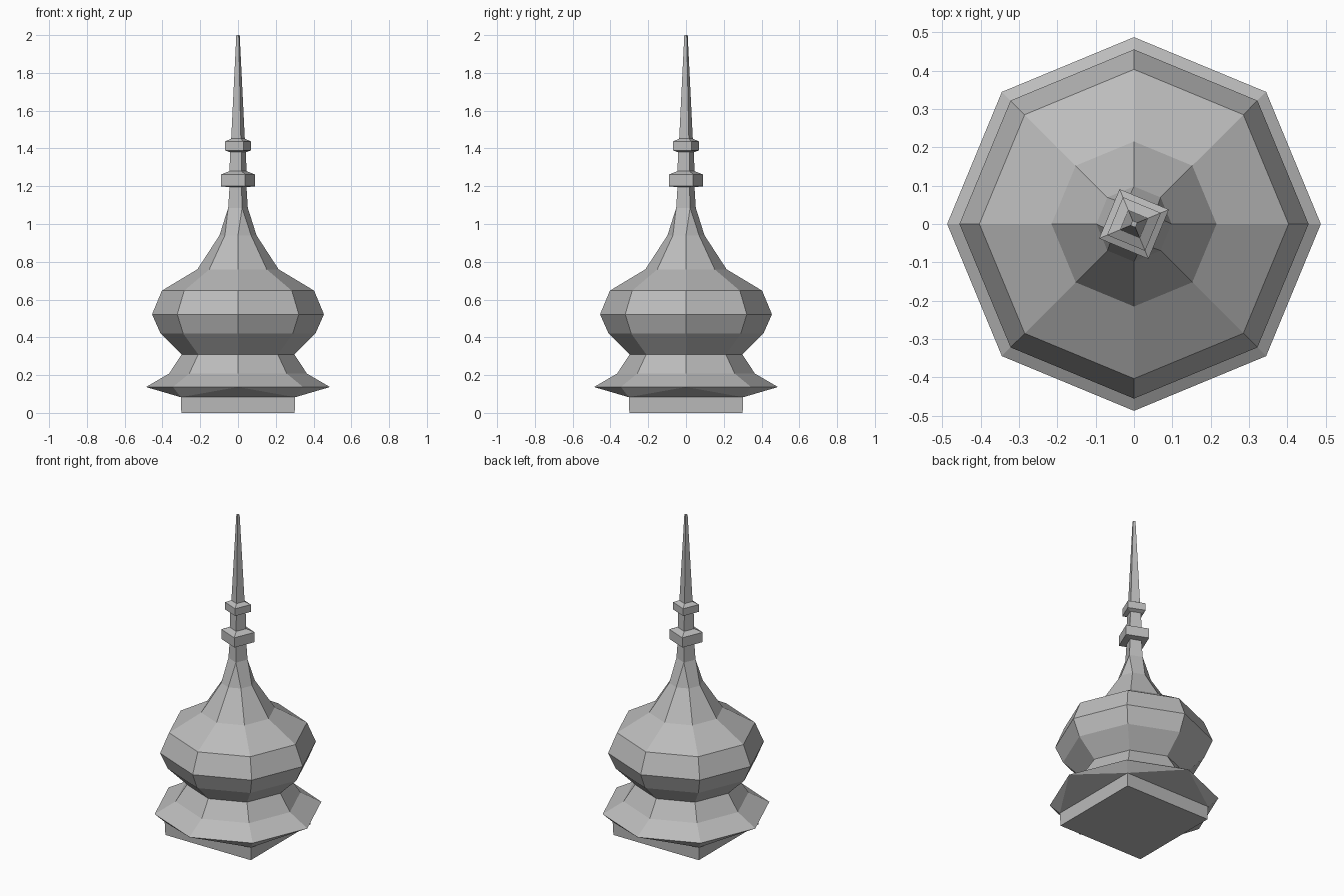
import bpy, bmesh, math

cube = bpy.data.objects.get("Cube")
if cube:
    bpy.data.objects.remove(cube, do_unlink=True)

grey = bpy.data.materials.new("stone_grey")
grey.use_nodes = True
colour = (0.5, 0.5, 0.5, 1)
grey.diffuse_color = colour
grey.node_tree.nodes["Principled BSDF"].inputs["Base Color"].default_value = colour


def ring(bm, sides, radius, z, turn=0.0):
    """Add a regular ring of vertices, first one at the given turn in degrees."""
    angles = [math.radians(turn) + math.tau * i / sides for i in range(sides)]
    return [bm.verts.new((radius * math.cos(a), radius * math.sin(a), z)) for a in angles]


def loft(bm, rings):
    """Join rings of equal count with quads."""
    for low, high in zip(rings, rings[1:]):
        n = len(low)
        for i in range(n):
            j = (i + 1) % n
            bm.faces.new((low[i], low[j], high[j], high[i]))


def finish(bm, name):
    bmesh.ops.recalc_face_normals(bm, faces=bm.faces)
    mesh = bpy.data.meshes.new(name)
    bm.to_mesh(mesh)
    bm.free()
    mesh.materials.append(grey)
    bpy.context.collection.objects.link(bpy.data.objects.new(name, mesh))


# Square plinth, flaring out into the octagonal eave and onion dome
bm = bmesh.new()
corner = math.sqrt(2)
foot = ring(bm, 4, 0.30 * corner, 0, 45)
plinth_top = ring(bm, 4, 0.303 * corner, 0.083, 45)
bm.faces.new(foot)
loft(bm, [foot, plinth_top])

profile = [(0.487, 0.137), (0.365, 0.208), (0.298, 0.31), (0.41, 0.42),
           (0.455, 0.522), (0.403, 0.647), (0.215, 0.76), (0.098, 0.94)]
octagons = [ring(bm, 8, r, z) for r, z in profile]
loft(bm, octagons)

# Turned square neck above the dome
TURN = 22.5
spread = 1 / math.cos(math.radians(TURN))
neck = ring(bm, 4, 0.052 * spread, 1.085, TURN)
bm.faces.new(neck)

# Triangulated changes between the squares and the octagons
eave, shoulder = octagons[0], octagons[-1]
for i in range(4):
    a, b, c = 2 * i, 2 * i + 1, (2 * i + 2) % 8
    j = (i + 1) % 4
    bm.faces.new((eave[a], eave[b], plinth_top[i]))
    bm.faces.new((eave[b], eave[c], plinth_top[i]))
    bm.faces.new((plinth_top[i], plinth_top[j], eave[c]))
    bm.faces.new((shoulder[a], shoulder[b], neck[i]))
    bm.faces.new((shoulder[b], shoulder[c], neck[j], neck[i]))
finish(bm, "onion_dome")

# Square finial with two collars and a tapering spire
bm = bmesh.new()
profile = [(0.052, 1.085), (0.045, 1.195), (0.091, 1.2), (0.091, 1.262),
           (0.045, 1.28), (0.042, 1.38), (0.07, 1.39), (0.07, 1.436),
           (0.036, 1.452), (0.009, 2.0)]
squares = [ring(bm, 4, r * spread, z, TURN) for r, z in profile]
loft(bm, squares)
bm.faces.new(squares[0])
bm.faces.new(squares[-1])
finish(bm, "finial_spire")
